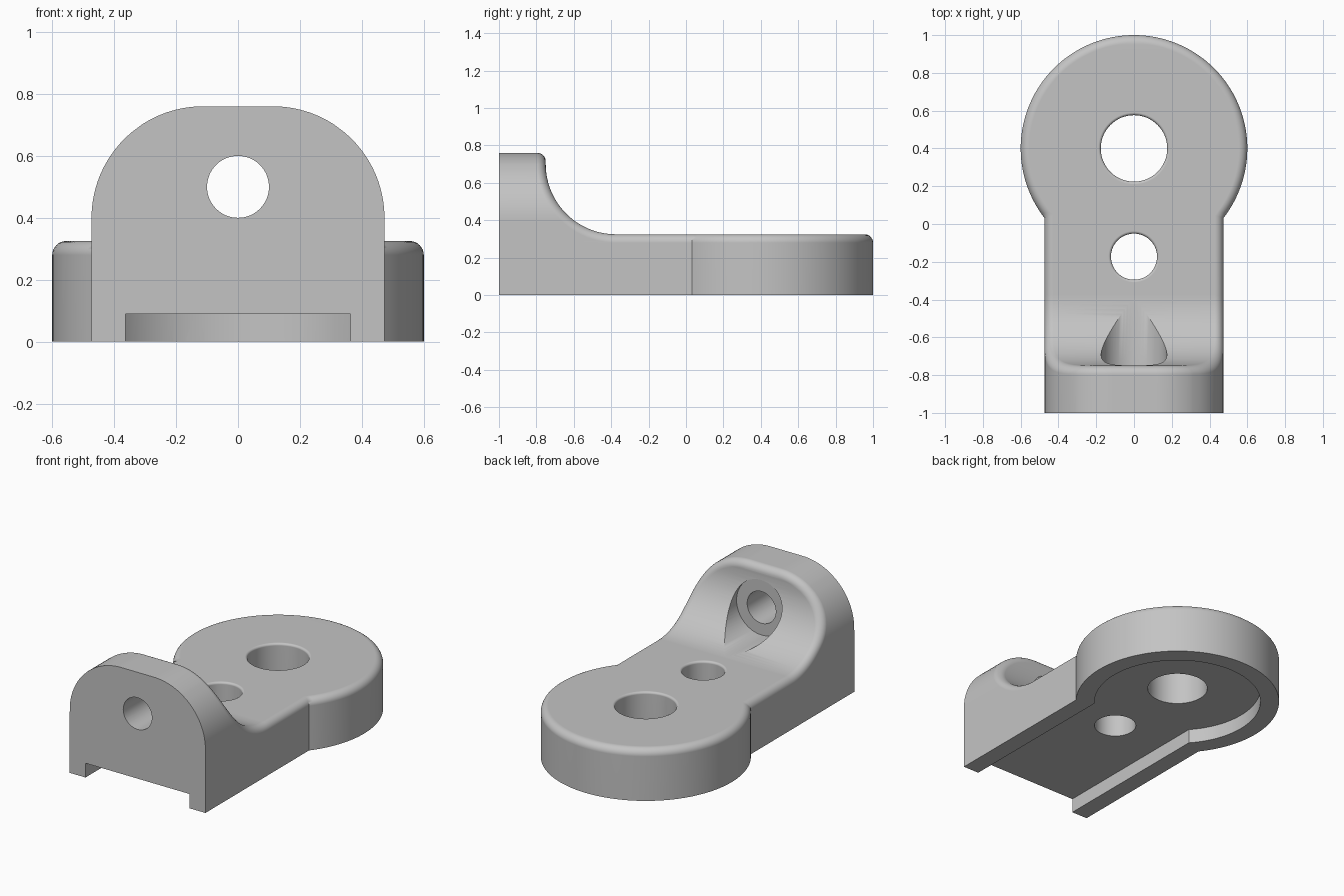
import bpy, bmesh
from math import sin, cos, acos, asin, pi, sqrt

cube = bpy.data.objects.get("Cube")
if cube:
    bpy.data.objects.remove(cube)

HALF, TOP, WALL_TOP = 0.473, 0.325, 0.76      # arm half width, base and wall heights
DISC_Y, DISC_R = 0.4, 0.6                     # round end of the base
WALL_Y, FILLET, EDGE = -0.75, 0.375, 0.045    # inner wall face, fillet and edge radii
CORNER = 0.36                                 # rounded wall corners
CORNER_X, CORNER_Z = HALF - CORNER, WALL_TOP - CORNER
FIL_Y, FIL_Z = WALL_Y + FILLET, TOP + FILLET
HOLE_Z = 0.5

metal = bpy.data.materials.new("grey_metal")
metal.use_nodes = True
grey = (0.55, 0.55, 0.55, 1)
metal.diffuse_color = grey
metal.node_tree.nodes["Principled BSDF"].inputs["Base Color"].default_value = grey


def make_object(name, bm):
    bmesh.ops.recalc_face_normals(bm, faces=bm.faces)
    mesh = bpy.data.meshes.new(name)
    bm.to_mesh(mesh)
    bm.free()
    mesh.materials.append(metal)
    obj = bpy.data.objects.new(name, mesh)
    bpy.context.collection.objects.link(obj)
    return obj


def rim(inset, drop):
    """Half of the upper edge, from the back tip to the middle of the wall top."""
    pts = []
    r = DISC_R - inset
    end = -acos((HALF - inset) / r)
    for i in range(49):
        t = pi / 2 + (end - pi / 2) * i / 48
        pts.append((r * cos(t), DISC_Y + r * sin(t), TOP - drop))
    r, f = CORNER - inset, FILLET + drop
    for i in range(25):
        t = pi / 2 * i / 24
        z = FIL_Z - f * cos(t)
        x = CORNER_X + (sqrt(r * r - (z - CORNER_Z) ** 2) if z > CORNER_Z else r)
        pts.append((x, FIL_Y - f * sin(t), z))
    start = asin((FIL_Z - CORNER_Z) / r)
    for i in range(1, 13):
        t = start + (pi / 2 - start) * i / 12
        pts.append((CORNER_X + r * cos(t), WALL_Y - drop, CORNER_Z + r * sin(t)))
    pts.append((0, WALL_Y - drop, WALL_TOP - inset))
    return pts


# Bracket body: closed sections lofted from the back tip to the wall top
STEPS = 8
rims = [rim(EDGE * (1 - sin(t)), EDGE * (1 - cos(t)))
        for t in [pi / 2 * k / STEPS for k in range(STEPS + 1)]]
sections = []
for i, column in enumerate(zip(*rims)):
    x, y, z = column[-1]
    if i < 49:
        feet = [(x, y, 0)]
    elif i == 49:
        feet = [(x, y, 0), (x, -1, 0), (x, -1, z)]
    else:
        feet = [(x, -1, z)]
    for foot in feet:
        right = list(column) + [foot]
        sections.append(right + [(-p[0], p[1], p[2]) for p in reversed(right)])

bm = bmesh.new()
known = {}


def vert(p):
    key = tuple(round(c, 5) for c in p)
    if key not in known:
        known[key] = bm.verts.new(key)
    return known[key]


for a, b in zip(sections, sections[1:]):
    for j in range(len(a)):
        k = (j + 1) % len(a)
        corners = list(dict.fromkeys(vert(p) for p in (a[j], a[k], b[k], b[j])))
        if len(corners) > 2:
            bm.faces.new(corners)
body = make_object("bracket", bm)


def lathe_cutter(name, profile, place, sides=64):
    """Solid of revolution from (radius, height) pairs."""
    bm = bmesh.new()
    rings = [[bm.verts.new(place(r * cos(2 * pi * i / sides), r * sin(2 * pi * i / sides), h))
              for i in range(sides)] for r, h in profile]
    for a, b in zip(rings, rings[1:]):
        for i in range(sides):
            k = (i + 1) % sides
            bm.faces.new((a[i], a[k], b[k], b[i]))
    bm.faces.new(rings[0])
    bm.faces.new(rings[-1])
    return make_object(name, bm)


def upright_hole(name, y, r, lip=0.014):
    profile = [(r, -0.1)]
    for k in range(5):
        t = pi / 2 * k / 4
        profile.append((r + lip * (1 - cos(t)), TOP - lip + lip * sin(t)))
    profile.append((r + lip, TOP + 0.1))
    return lathe_cutter(name, profile, lambda u, v, h: (u, y + v, h))


def along_y(u, v, h):
    return (u, h, HOLE_Z + v)


# Recess under the base, open at the front
bm = bmesh.new()
r, w = DISC_R - 0.11, HALF - 0.11
end = -acos(w / r)
outline = [(w, -1.2)]
for i in range(65):
    t = end + (pi - 2 * end) * i / 64
    outline.append((r * cos(t), DISC_Y + r * sin(t)))
outline.append((-w, -1.2))
low = [bm.verts.new((x, y, -0.1)) for x, y in outline]
high = [bm.verts.new((x, y, 0.09)) for x, y in outline]
bm.faces.new(low)
bm.faces.new(high)
for i in range(len(low)):
    k = (i + 1) % len(low)
    bm.faces.new((low[i], low[k], high[k], high[i]))

cutters = [
    make_object("recess_cutter", bm),
    upright_hole("large_hole_cutter", DISC_Y, 0.176),
    upright_hole("small_hole_cutter", -0.173, 0.122),
    lathe_cutter("wall_hole_cutter", [(0.1, -1.2), (0.1, -0.5)], along_y),
    lathe_cutter("spot_face_cutter", [(0.174, WALL_Y - 0.002), (0.174, -0.3)], along_y),
]
for cutter in cutters:
    cutter.hide_render = True
    cut = body.modifiers.new(cutter.name, "BOOLEAN")
    cut.operation = "DIFFERENCE"
    cut.solver = "EXACT"
    cut.object = cutter

# Bake the cuts and drop the cutters
bpy.context.view_layer.update()
graph = bpy.context.evaluated_depsgraph_get()
body.data = bpy.data.meshes.new_from_object(body.evaluated_get(graph))
body.modifiers.clear()
for cutter in cutters:
    bpy.data.objects.remove(cutter)

# Smooth curved faces, keep hard edges
for obj in bpy.context.selected_objects:
    obj.select_set(False)
body.select_set(True)
bpy.context.view_layer.objects.active = body
bpy.ops.object.shade_smooth_by_angle(angle=pi / 6)
weighted = body.modifiers.new("even_shading", "WEIGHTED_NORMAL")
weighted.keep_sharp = True
